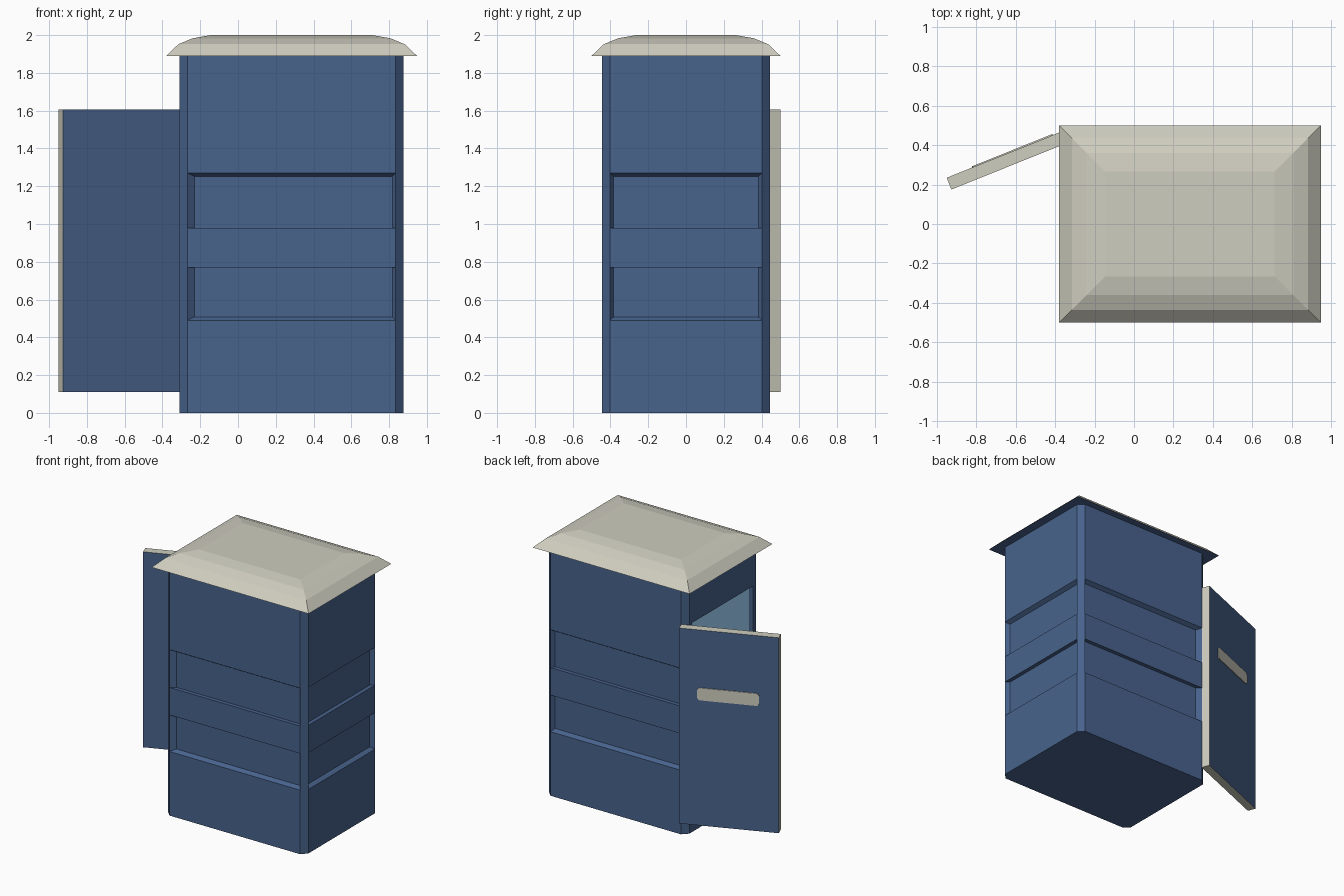
import bpy, bmesh, math
from mathutils import Vector, Matrix

if "Cube" in bpy.data.objects:
    bpy.data.objects.remove(bpy.data.objects["Cube"])

def mat(name, rgb):
    m = bpy.data.materials.new(name)
    m.diffuse_color = (*rgb, 1)
    m.use_nodes = True
    m.node_tree.nodes["Principled BSDF"].inputs["Base Color"].default_value = m.diffuse_color
    return m

BLUE = mat("wall_blue", (0.065, 0.125, 0.265))
CREAM = mat("cream", (0.62, 0.61, 0.52))
PALE = mat("interior_pale_blue", (0.18, 0.34, 0.50))

def finish(name, bm, mats):
    me = bpy.data.meshes.new(name)
    bm.to_mesh(me)
    bm.free()
    for m in mats:
        me.materials.append(m)
    ob = bpy.data.objects.new(name, me)
    bpy.context.collection.objects.link(ob)
    return ob

def face(bm, pts, target, mi=0):
    """Add a face whose normal looks toward the target point."""
    f = bm.faces.new([bm.verts.new(p) for p in pts])
    f.normal_update()
    if f.normal.dot(Vector(target) - f.calc_center_median()) < 0:
        f.normal_flip()
    f.material_index = mi

X0, X1, Y, C, TOP = -0.31, 0.877, 0.445, 0.042, 1.89
CX = (X0 + X1) / 2
Z_REC = [(0.49, 0.77, 0.018, 0.0), (0.98, 1.27, 0.0, 0.018)]  # low, high, slopes
DEPTH = 0.03

bm = bmesh.new()

def panel_wall(a, b, out, ia, ib):
    """Wall between plan points a and b with two recessed bands."""
    a, b, out = Vector((*a, 0)), Vector((*b, 0)), Vector((*out, 0))
    d = (b - a).normalized()
    at = lambda p, z, dep=0: p - out * dep + Vector((0, 0, z))
    mid = (a + b) / 2
    for z0, z1 in ((0, 0.49), (0.77, 0.98), (1.27, TOP)):
        face(bm, [at(a, z0), at(b, z0), at(b, z1), at(a, z1)], at(mid, z0, -5))
    for z0, z1, s0, s1 in Z_REC:
        rim = [at(a, z0), at(b, z0), at(b, z1), at(a, z1)]
        p, q = a + d * ia, b - d * ib
        flo = [at(p, z0 + s0, DEPTH), at(q, z0 + s0, DEPTH),
               at(q, z1 - s1, DEPTH), at(p, z1 - s1, DEPTH)]
        eye = at(mid, (z0 + z1) / 2, -0.02)
        face(bm, flo, eye)
        for i in range(4):
            j = (i + 1) % 4
            face(bm, [rim[i], rim[j], flo[j], flo[i]], eye)

# front, back and right walls
for s in (-1, 1):
    panel_wall((X0 + C, s * Y), (X1 - C, s * Y), (0, s), 0.037, 0.018)
panel_wall((X1, -Y + C), (X1, Y - C), (1, 0), 0.02, 0.02)

# chamfered corner posts
for sy in (-1, 1):
    for x, sx in ((X0, -1), (X1, 1)):
        p, q = (x, sy * (Y - C)), (x - sx * C, sy * Y)
        face(bm, [(*p, 0), (*q, 0), (*q, TOP), (*p, TOP)], (x + sx, sy * 2, 1))

# base
plan = [(X0, -Y + C), (X0 + C, -Y), (X1 - C, -Y), (X1, -Y + C),
        (X1, Y - C), (X1 - C, Y), (X0 + C, Y), (X0, Y - C)]
face(bm, [(*p, 0) for p in plan], (CX, 0, -5))

# doorway wall (outside and inside skins) and jambs
OY, OZ0, OZ1 = 0.37, 0.11, 1.60
XI, XR, YI, ZC = X0 + 0.03, X1 - 0.045, 0.40, 1.87
room = (CX, 0, 1)

def holed(x, yw, z0, z1, target, mi):
    for ya, yb, za, zb in ((-yw, -OY, z0, z1), (OY, yw, z0, z1),
                           (-OY, OY, z0, OZ0), (-OY, OY, OZ1, z1)):
        if zb - za > 1e-4:
            face(bm, [(x, ya, za), (x, yb, za), (x, yb, zb), (x, ya, zb)], target, mi)

holed(X0, Y - C, 0, TOP, (-5, 0, 1), 0)
holed(XI, YI, OZ0, ZC, room, 1)
hole = [(-OY, OZ0), (OY, OZ0), (OY, OZ1), (-OY, OZ1)]
for i in range(4):
    p, q = hole[i], hole[(i + 1) % 4]
    face(bm, [(X0, *p), (X0, *q), (XI, *q), (XI, *p)], ((X0 + XI) / 2, 0, 0.8))

# room lining
for y in (-YI, YI):
    face(bm, [(XI, y, OZ0), (XR, y, OZ0), (XR, y, ZC), (XI, y, ZC)], room, 1)
face(bm, [(XR, -YI, OZ0), (XR, YI, OZ0), (XR, YI, ZC), (XR, -YI, ZC)], room, 1)
for z in (OZ0, ZC):
    face(bm, [(XI, -YI, z), (XR, -YI, z), (XR, YI, z), (XI, YI, z)], room, 1)
bmesh.ops.remove_doubles(bm, verts=bm.verts, dist=1e-5)
finish("cabin", bm, [BLUE, PALE])

# stepped hip roof, blue underneath
bm = bmesh.new()
rings = []
for inset, z in ((0, 1.89), (0.065, 1.952), (0.14, 1.983), (0.235, 2.0)):
    hx, hy = 0.664 - inset, 0.5 - inset
    rings.append([bm.verts.new((CX + sx * hx, sy * hy, z))
                  for sx, sy in ((-1, -1), (1, -1), (1, 1), (-1, 1))])
for lo, hi in zip(rings, rings[1:]):
    for i in range(4):
        j = (i + 1) % 4
        bm.faces.new([lo[i], lo[j], hi[j], hi[i]])
bm.faces.new(rings[-1])
bm.faces.new(rings[0][::-1]).material_index = 1
finish("roof", bm, [CREAM, BLUE])

# open door: blue faces, cream edges
door_m = Matrix.Translation((-0.608, 0.337, 0)) @ Matrix.Rotation(math.radians(21.9), 4, 'Z')
L, T, Z0, Z1 = 0.71, 0.064, 0.11, 1.605
bm = bmesh.new()
bmesh.ops.create_cube(bm, size=1, matrix=Matrix.Translation((0, 0, (Z0 + Z1) / 2))
                      @ Matrix.Diagonal((L, T, Z1 - Z0, 1)))
for f in bm.faces:
    f.material_index = 0 if abs(f.normal.y) > 0.9 else 1
finish("door", bm, [BLUE, CREAM]).matrix_world = door_m

# rounded plate on the outside of the door
bm = bmesh.new()
bmesh.ops.create_cube(bm, size=1, matrix=Matrix.Translation((0.005, T / 2 + 0.002, 1.117))
                      @ Matrix.Diagonal((0.44, 0.008, 0.095, 1)))
ends = [e for e in bm.edges if abs(e.verts[0].co.y - e.verts[1].co.y) > 0.005]
bmesh.ops.bevel(bm, geom=ends, offset=0.02, segments=3, profile=0.5, affect='EDGES')
finish("door_plate", bm, [CREAM]).matrix_world = door_m
